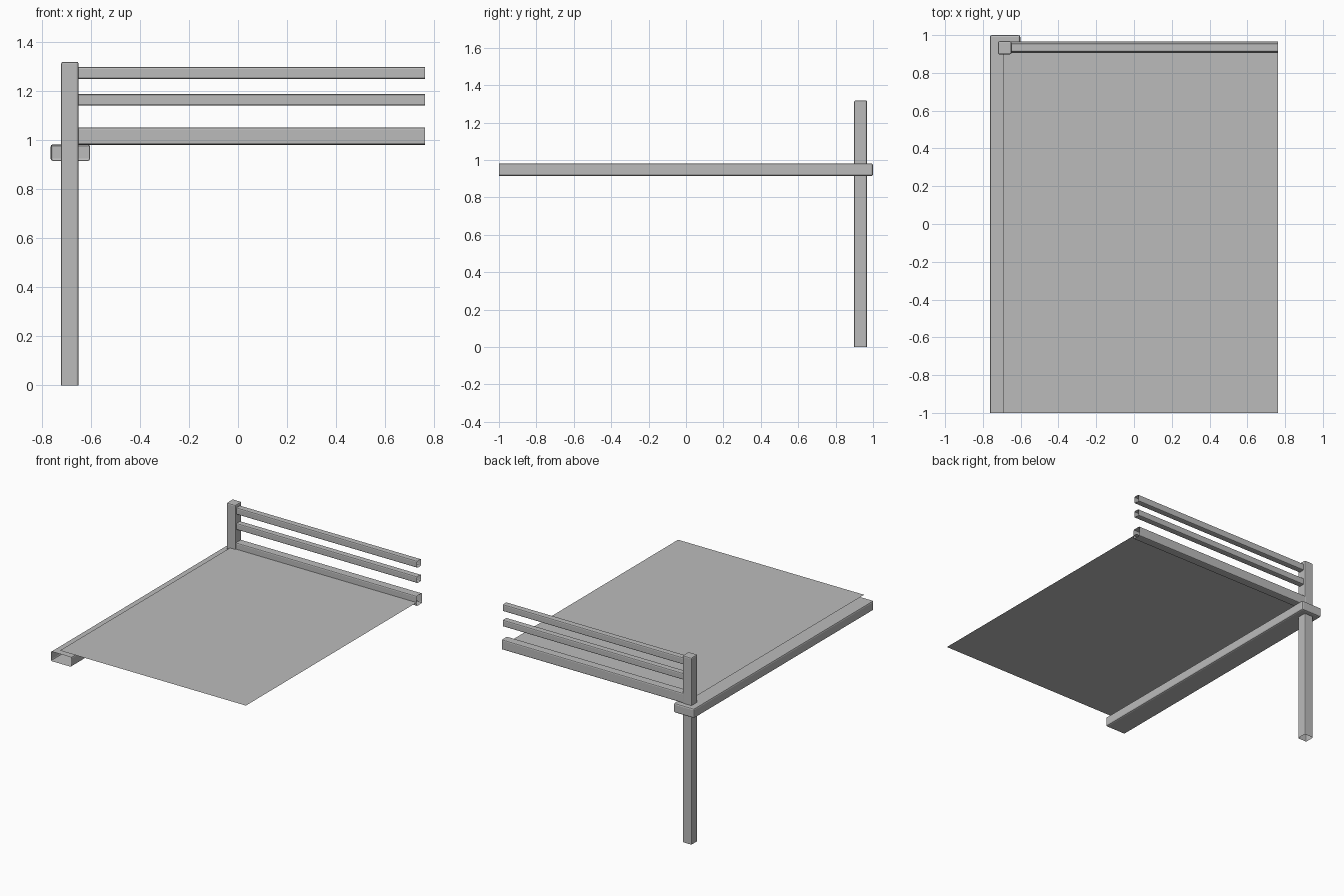
import bpy, bmesh
from mathutils import Vector

cube = bpy.data.objects.get("Cube")
if cube:
    bpy.data.objects.remove(cube, do_unlink=True)

GREY = (0.5, 0.5, 0.5, 1)
mat = bpy.data.materials.new("plain grey")
mat.use_nodes = True
mat.diffuse_color = GREY
mat.node_tree.nodes["Principled BSDF"].inputs["Base Color"].default_value = GREY


def finish(name, bm):
    mesh = bpy.data.meshes.new(name)
    bm.to_mesh(mesh)
    bm.free()
    mesh.materials.append(mat)
    obj = bpy.data.objects.new(name, mesh)
    bpy.context.collection.objects.link(obj)
    return obj


def timber(name, low, high, open_dir, bevel):
    """Bevelled hollow bar, left open on the side facing open_dir."""
    low, high, open_dir = Vector(low), Vector(high), Vector(open_dir)
    bm = bmesh.new()
    bmesh.ops.create_cube(bm, size=1)
    bmesh.ops.scale(bm, vec=high - low, verts=bm.verts)
    bmesh.ops.translate(bm, vec=(low + high) / 2, verts=bm.verts)
    bm.normal_update()
    cut = [f for f in bm.faces if f.normal.dot(open_dir) > 0.9]
    bmesh.ops.delete(bm, geom=cut, context='FACES_ONLY')
    edges = [e for e in bm.edges if not e.is_boundary]
    bmesh.ops.bevel(bm, geom=edges, offset=bevel, segments=2,
                    profile=0.5, affect='EDGES', clamp_overlap=True)
    return finish(name, bm)


# Corner post and side beam
timber("corner_post", (-0.72, 0.898, 0), (-0.649, 0.968, 1.318), (0, 0, -1), 0.008)
timber("side_beam", (-0.763, -1, 0.914), (-0.602, 1, 0.982), (0, -1, 0), 0.01)

# End rails running from the post
RAILS = {
    "lower_rail": (0.905, 0.966, 0.98, 1.051),
    "middle_rail": (0.911, 0.956, 1.139, 1.186),
    "top_rail": (0.911, 0.956, 1.247, 1.296),
}
for name, (y0, y1, z0, z1) in RAILS.items():
    timber(name, (-0.69, y0, z0), (0.762, y1, z1), (1, 0, 0), 0.008)

# Thin deck sheet
bm = bmesh.new()
corners = [(-0.692, -1), (0.762, -1), (0.762, 0.932), (-0.692, 0.932)]
bm.faces.new([bm.verts.new((x, y, 1.006)) for x, y in corners])
finish("deck", bm)
